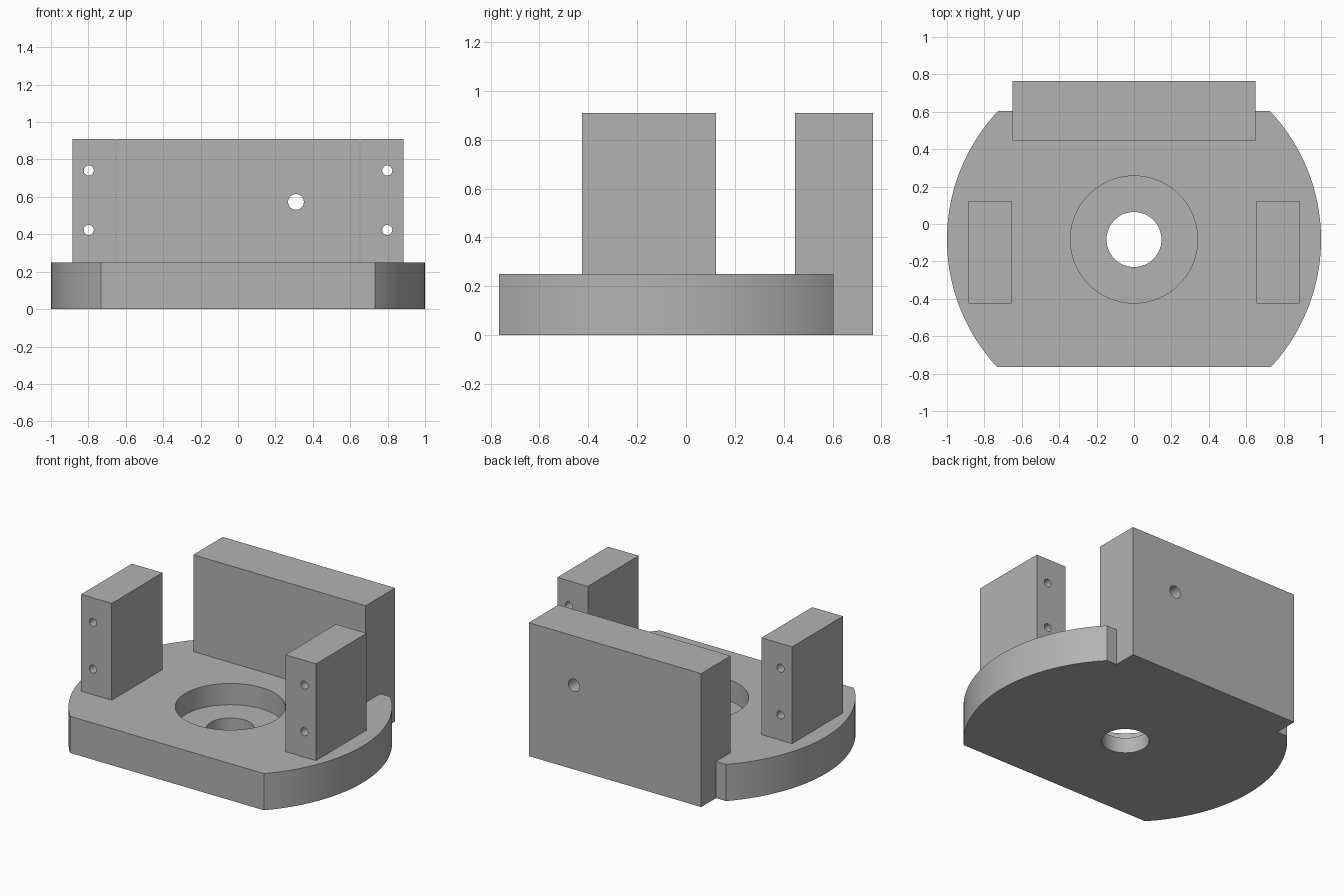
import bpy
import bmesh
from math import asin, cos, sin, pi, radians
from mathutils import Matrix

if "Cube" in bpy.data.objects:
    bpy.data.objects.remove(bpy.data.objects["Cube"], do_unlink=True)

CENTRE_Y = -0.083
FRONT_Y, BACK_Y = -0.765, 0.605
BASE_TOP, TOP = 0.25, 0.91
PLATE_X, PLATE_Y = 0.65, 0.447

grey = bpy.data.materials.new("plain grey")
grey.use_nodes = True
GREY = (0.45, 0.45, 0.45, 1)
grey.diffuse_color = GREY
grey.node_tree.nodes["Principled BSDF"].inputs["Base Color"].default_value = GREY


def make_object(name, bm):
    bmesh.ops.recalc_face_normals(bm, faces=bm.faces)
    mesh = bpy.data.meshes.new(name)
    bm.to_mesh(mesh)
    bm.free()
    mesh.materials.append(grey)
    obj = bpy.data.objects.new(name, mesh)
    bpy.context.collection.objects.link(obj)
    return obj


def prism(name, outline, low, high):
    """Extrude a flat outline from one height to another."""
    bm = bmesh.new()
    face = bm.faces.new([bm.verts.new((x, y, low)) for x, y in outline])
    result = bmesh.ops.extrude_face_region(bm, geom=[face])
    verts = [g for g in result["geom"] if isinstance(g, bmesh.types.BMVert)]
    bmesh.ops.translate(bm, verts=verts, vec=(0, 0, high - low))
    return make_object(name, bm)


def block(name, x0, x1, y0, y1, z0, z1):
    return prism(name, [(x0, y0), (x1, y0), (x1, y1), (x0, y1)], z0, z1)


def drill(target, centre, radius, depth, along_y=False, sides=64):
    """Cut a round hole, then discard the cutter."""
    bm = bmesh.new()
    turn = Matrix.Rotation(pi / 2 if along_y else 0, 4, "X")
    bmesh.ops.create_cone(bm, cap_ends=True, segments=sides, radius1=radius,
                          radius2=radius, depth=depth,
                          matrix=Matrix.Translation(centre) @ turn)
    cutter = make_object("hole_cutter", bm)
    cutter.hide_render = True
    mod = target.modifiers.new("hole", "BOOLEAN")
    mod.operation = "DIFFERENCE"
    mod.solver = "EXACT"
    mod.object = cutter
    bpy.ops.object.select_all(action="DESELECT")
    target.select_set(True)
    bpy.context.view_layer.objects.active = target
    bpy.ops.object.modifier_apply(modifier=mod.name)
    bpy.data.objects.remove(cutter, do_unlink=True)


def smooth(obj):
    bpy.ops.object.select_all(action="DESELECT")
    obj.select_set(True)
    bpy.context.view_layer.objects.active = obj
    bpy.ops.object.shade_smooth_by_angle(angle=radians(30))


# Round base with flat front and back, notched for the back plate
start, end = asin(FRONT_Y - CENTRE_Y), asin(BACK_Y - CENTRE_Y)
STEPS = 48
angles = [start + (end - start) * i / STEPS for i in range(STEPS + 1)]
right_half = [(cos(a), CENTRE_Y + sin(a)) for a in angles]
right_half += [(PLATE_X, BACK_Y), (PLATE_X, PLATE_Y)]
outline = right_half + [(-x, y) for x, y in reversed(right_half)]
base = prism("base", outline, 0, BASE_TOP)

# Stepped hole in the base
drill(base, (0, CENTRE_Y, BASE_TOP), 0.34, 0.29, sides=96)
drill(base, (0, CENTRE_Y, 0), 0.147, 1)
smooth(base)

# Back plate with one hole
back_plate = block("back_plate", -PLATE_X, PLATE_X, PLATE_Y, 0.765, 0, TOP)
drill(back_plate, (0.31, 0.6, 0.573), 0.042, 1, along_y=True)
smooth(back_plate)

# Side posts, each with two screw holes
for side, name in ((1, "left_post"), (-1, "right_post")):
    xs = sorted((side * 0.655, side * 0.886))
    post = block(name, *xs, -0.425, 0.122, BASE_TOP, TOP)
    for z in (0.423, 0.741):
        drill(post, (side * 0.798, -0.15, z), 0.027, 1, along_y=True, sides=32)
    smooth(post)
